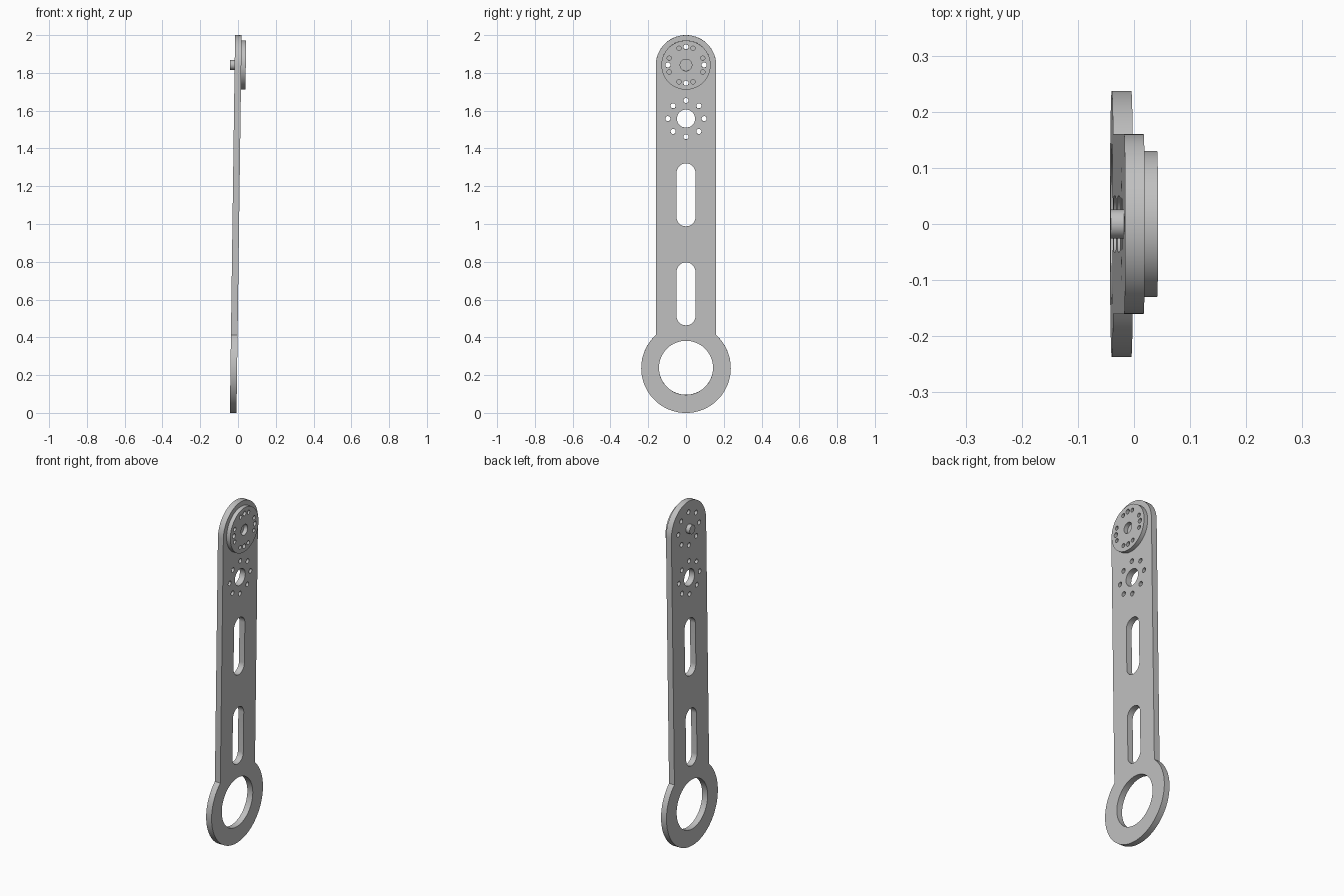
import bpy, bmesh
from math import sin, cos, pi, radians, asin
from mathutils import Matrix

cube = bpy.data.objects.get("Cube")
if cube:
    bpy.data.objects.remove(cube)

metal = bpy.data.materials.new("light_grey_metal")
GREY = (0.53, 0.53, 0.53, 1)
metal.diffuse_color = GREY
metal.use_nodes = True
metal.node_tree.nodes["Principled BSDF"].inputs["Base Color"].default_value = GREY

# Profile plane lies in world YZ, thickness runs along X; the arm leans slightly
FRAME = Matrix(((0, 0, 1, 0), (1, 0, 0, 0), (0, 1, 0, 0), (0, 0, 0, 1)))
LEAN = Matrix.Translation((-0.0255, 0, 0)) @ Matrix.Rotation(0.0137, 4, 'Y')


def arc(cy, cz, r, start, end, n):
    """Points along an arc, both ends included, angles in degrees."""
    steps = [radians(start + (end - start) * i / n) for i in range(n + 1)]
    return [(cy + r * cos(a), cz + r * sin(a)) for a in steps]


def circle(cy, cz, r, n=64):
    return arc(cy, cz, r, 0, 360, n)[:-1]


def slot(low, high, r):
    return arc(0, high - r, r, 0, 180, 24) + arc(0, low + r, r, 180, 360, 24)


def ring_of_holes(cz, r, angles, hole):
    return [circle(r * cos(radians(a)), cz + r * sin(radians(a)), hole, 20)
            for a in angles]


def flat_part(name, loops, x0, x1):
    """Extrude an outline with holes from x0 to x1."""
    curve = bpy.data.curves.new(name, 'CURVE')
    curve.dimensions = '2D'
    curve.fill_mode = 'BOTH'
    curve.extrude = (x1 - x0) / 2
    for loop in loops:
        spline = curve.splines.new('POLY')
        spline.points.add(len(loop) - 1)
        for point, (y, z) in zip(spline.points, loop):
            point.co = (y, z, 0, 1)
        spline.use_cyclic_u = True
    temp = bpy.data.objects.new(name + "_profile", curve)
    bpy.context.collection.objects.link(temp)
    graph = bpy.context.evaluated_depsgraph_get()
    mesh = bpy.data.meshes.new_from_object(temp.evaluated_get(graph))
    bpy.data.objects.remove(temp)

    bm = bmesh.new()
    bm.from_mesh(mesh)
    bmesh.ops.remove_doubles(bm, verts=bm.verts, dist=1e-5)
    bmesh.ops.recalc_face_normals(bm, faces=bm.faces)
    bm.transform(LEAN @ Matrix.Translation(((x0 + x1) / 2, 0, 0)) @ FRAME)
    bm.to_mesh(mesh)
    bm.free()
    mesh.name = name
    mesh.materials.clear()
    mesh.materials.append(metal)
    obj = bpy.data.objects.new(name, mesh)
    bpy.context.collection.objects.link(obj)
    bpy.ops.object.select_all(action='DESELECT')
    obj.select_set(True)
    bpy.context.view_layer.objects.active = obj
    bpy.ops.object.shade_smooth_by_angle(angle=radians(30))
    return obj


HALF = 0.0175          # half the plate thickness
WIDTH = 0.16           # half the arm width
RING_R = 0.237
HUB_Z, MOUNT_Z = 1.842, 1.558
BOLT_R, BOLT = 0.096, 0.0135
EIGHTHS = range(0, 360, 45)

# Arm plate: rounded top, straight sides, large ring at the bottom
shoulder = 90 - asin(WIDTH / RING_R) * 180 / pi
outline = (arc(0, HUB_Z - 0.002, WIDTH, 0, 180, 48)
           + arc(0, RING_R, RING_R, 180 - shoulder, 360 + shoulder, 80))
plate_loops = [outline,
               circle(0, RING_R + 0.002, 0.143, 80),
               slot(0.463, 0.797, 0.05),
               slot(0.987, 1.321, 0.05),
               circle(0, MOUNT_Z, 0.048)]
for z in (HUB_Z, MOUNT_Z):
    plate_loops += ring_of_holes(z, BOLT_R, EIGHTHS, BOLT)
flat_part("arm_plate", plate_loops, -HALF, HALF)

# Hub disc: bored centre, four through holes and eight smaller blind ones
between = [q + s for q in range(0, 360, 90) for s in (-22.5, 22.5)]
disc_loops = ([circle(0, HUB_Z, 0.13, 80), circle(0, HUB_Z, 0.031, 40)]
              + ring_of_holes(HUB_Z, BOLT_R, range(0, 360, 90), BOLT)
              + ring_of_holes(HUB_Z, BOLT_R, between, 0.0115))
flat_part("hub_disc", disc_loops, HALF, HALF + 0.024)

# Shaft pin on the opposite side of the plate
flat_part("shaft_pin", [circle(0, HUB_Z, 0.026, 40)], -HALF - 0.024, -HALF)
